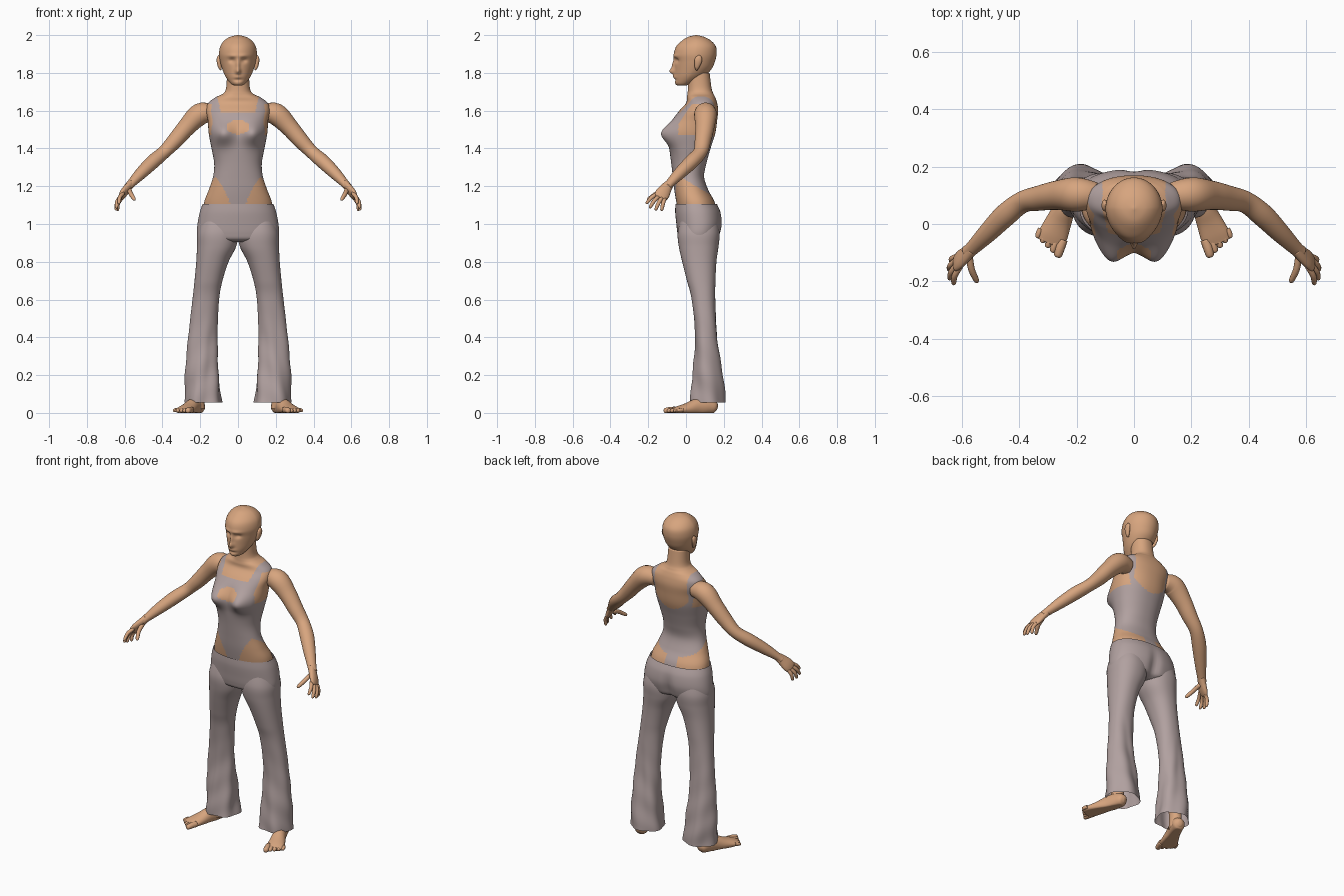
import bpy, bmesh, math
from mathutils import Vector


def material(name, rgb):
    m = bpy.data.materials.new(name)
    m.diffuse_color = (*rgb, 1)
    return m


SKIN = material("warm skin", (0.68, 0.375, 0.21))
CLOTH = material("mauve grey cloth", (0.44, 0.355, 0.35))


def smooth(keys, sub):
    """Catmull-Rom samples through rows of numbers."""
    out = []
    for i in range(len(keys) - 1):
        p = [keys[max(0, min(len(keys) - 1, i + k))] for k in (-1, 0, 1, 2)]
        for s in range(sub):
            t = s / sub
            out.append([0.5 * (2 * b + (c - a) * t + (2 * a - 5 * b + 4 * c - d) * t * t
                               + (3 * b - a - 3 * c + d) * t ** 3) for a, b, c, d in zip(*p)])
    return out + [list(keys[-1])]


def skin_rings(name, rings, mats, rule=None, caps=(True, True), side=1):
    bm = bmesh.new()
    vs = [[bm.verts.new((p[0] * side, p[1], p[2])) for p in r] for r in rings]
    n = len(vs[0])
    for a, b in zip(vs, vs[1:]):
        for i in range(n):
            j = (i + 1) % n
            bm.faces.new((a[i], a[j], b[j], b[i]))
    if caps[0]:
        bm.faces.new(vs[0])
    if caps[1]:
        bm.faces.new(vs[-1])
    bmesh.ops.recalc_face_normals(bm, faces=bm.faces)
    for f in bm.faces:
        f.smooth = True
        if rule:
            f.material_index = rule(*f.calc_center_median())
    me = bpy.data.meshes.new(name)
    bm.to_mesh(me)
    bm.free()
    for m in mats:
        me.materials.append(m)
    ob = bpy.data.objects.new(name, me)
    bpy.context.collection.objects.link(ob)
    return ob


def stack(name, keys, mats, n=64, sub=8, power=2.0, warp=None, **kw):
    """Horizontal rounded rings; rows are z, x0, x1, y0, y1."""
    rings = []
    for z, x0, x1, y0, y1 in smooth(keys, sub):
        r = []
        for i in range(n):
            t = math.tau * i / n
            c, s = math.cos(t), math.sin(t)
            x = (x0 + x1) / 2 + (x1 - x0) / 2 * math.copysign(abs(c) ** (2 / power), c)
            y = (y0 + y1) / 2 + (y1 - y0) / 2 * math.copysign(abs(s) ** (2 / power), s)
            r.append(warp(x, y, z, s) if warp else (x, y, z))
        rings.append(r)
    return skin_rings(name, rings, mats, **kw)


def tube(name, keys, ref, n=20, sub=5, floor=None, **kw):
    """Elliptical tube along a path; rows are x, y, z, radius along ref, other radius."""
    rows = smooth(keys, sub)
    rings = []
    for i, (x, y, z, a, b) in enumerate(rows):
        d = (Vector(rows[min(i + 1, len(rows) - 1)][:3]) - Vector(rows[max(i - 1, 0)][:3])).normalized()
        u = (Vector(ref) - d * d.dot(Vector(ref))).normalized()
        v = d.cross(u)
        r = [Vector((x, y, z)) + u * a * math.cos(math.tau * k / n) + v * b * math.sin(math.tau * k / n)
             for k in range(n)]
        if floor is not None:
            for p in r:
                p.z = max(p.z, floor)
        rings.append(r)
    return skin_rings(name, rings, [SKIN], **kw)


def bump(x, z, cx, cz, sx, sz):
    return math.exp(-((x - cx) / sx) ** 2 - ((z - cz) / sz) ** 2)


def sym(rows):
    return [(z, -w, w, f, b) for z, w, f, b in rows]


# Torso and neck, with the bodysuit marked out by rule
def torso_warp(x, y, z, s):
    if s < 0:
        y -= 0.05 * bump(abs(x), z, 0.083, 1.48, 0.055, 0.058) * min(1, -s * 2)
    return x, y, z


def suit(x, y, z):
    x = abs(x)
    front = y < 0.08
    if z > 1.70:
        return 0
    if front and z > 1.59 and x < 0.09 + (z - 1.59) * 0.25:
        return 0
    if not front and z > 1.45 and x < 0.11 * min(1, math.sqrt((z - 1.45) / 0.06)):
        return 0
    if y < 0 and (x / 0.06) ** 2 + ((z - 1.513) / 0.037) ** 2 < 1:
        return 0
    if 1.47 < z < 1.635 and x > 0.11 and -0.04 + max(0, z - 1.53) * 0.7 < y < 0.115:
        return 0
    if y < -0.03:
        if z < 1.25 and x > 0.04 + 0.075 * (max(0, z - 1.09) / 0.155) ** 1.5:
            return 0
    elif z < 1.25 - 0.6 * (y + 0.03) and x > 0.04:
        return 0
    return 1


stack("torso", sym([
    (1.06, 0.185, -0.04, 0.165), (1.12, 0.178, -0.052, 0.15), (1.18, 0.155, -0.062, 0.118),
    (1.25, 0.132, -0.07, 0.096), (1.32, 0.126, -0.078, 0.108), (1.40, 0.14, -0.088, 0.13),
    (1.48, 0.155, -0.095, 0.155), (1.55, 0.16, -0.07, 0.165), (1.60, 0.168, -0.035, 0.17),
    (1.64, 0.158, 0.0, 0.165), (1.67, 0.12, 0.005, 0.155), (1.69, 0.08, 0.008, 0.145),
    (1.72, 0.063, 0.01, 0.135), (1.80, 0.058, 0.01, 0.125)]),
    [SKIN, CLOTH], n=128, sub=10, power=2.2, warp=torso_warp, rule=suit)


# Head with sculpted face
def face_warp(x, y, z, s):
    if s < 0:
        f = min(1, -s * 1.5)
        ax = abs(x)
        x *= 1 + 0.12 * s
        y -= f * (0.024 * bump(x, z, 0, 1.808, 0.013, 0.016) + 0.014 * bump(x, z, 0, 1.84, 0.010, 0.03)
                  + 0.007 * bump(x, z, 0, 1.778, 0.022, 0.010) + 0.006 * bump(ax, z, 0.032, 1.89, 0.03, 0.01)
                  - 0.012 * bump(ax, z, 0.036, 1.866, 0.018, 0.013)
                  - 0.006 * bump(x, z, 0, 1.763, 0.025, 0.007))
    return x, y, z


stack("head", sym([
    (1.733, 0.022, -0.045, 0.0), (1.745, 0.04, -0.058, 0.04), (1.78, 0.066, -0.06, 0.095),
    (1.82, 0.083, -0.06, 0.135), (1.86, 0.094, -0.06, 0.153), (1.90, 0.10, -0.064, 0.162),
    (1.94, 0.094, -0.052, 0.158), (1.97, 0.074, -0.022, 0.133), (1.99, 0.044, 0.01, 0.098),
    (2.0, 0.004, 0.05, 0.058)]), [SKIN], n=96, sub=8, warp=face_warp)


# Trouser seat
def seat_warp(x, y, z, s):
    if s > 0:
        y -= 0.018 * bump(x, z, 0, 0.95, 0.03, 0.09)
    return x, y, z


stack("trouser_seat", sym([
    (1.105, 0.188, -0.056, 0.165), (1.06, 0.203, -0.057, 0.185), (1.0, 0.214, -0.051, 0.192),
    (0.95, 0.217, -0.045, 0.182), (0.92, 0.205, -0.035, 0.168), (0.905, 0.15, -0.005, 0.14)]),
    [CLOTH], n=96, power=2.2, warp=seat_warp, caps=(False, True))


# Flared trouser leg with soft folds toward the hem
def leg_warp(x, y, z, s):
    k = max(0, 0.6 - z) / 0.6
    t = math.atan2(y - 0.11, x - 0.18)
    w = 0.006 * k * math.sin(5 * t + 9 * z) + 0.003 * k * math.sin(40 * z + 2 * t)
    return x + w * math.cos(t), y + w * math.sin(t), z


LEG = [(1.02, 0.02, 0.195, -0.03, 0.165), (0.95, 0.0, 0.215, -0.044, 0.178),
       (0.88, 0.01, 0.217, -0.038, 0.172), (0.80, 0.05, 0.221, -0.02, 0.161),
       (0.70, 0.082, 0.23, 0.005, 0.156), (0.60, 0.10, 0.241, 0.03, 0.155),
       (0.40, 0.11, 0.264, 0.05, 0.165), (0.20, 0.10, 0.277, 0.037, 0.193),
       (0.055, 0.087, 0.277, 0.022, 0.207)]

# Fingers: base point, tip point
FINGERS = [((0.608, -0.150, 1.162), (0.632, -0.212, 1.108)),
           ((0.618, -0.143, 1.148), (0.646, -0.194, 1.085)),
           ((0.622, -0.128, 1.138), (0.648, -0.162, 1.073)),
           ((0.618, -0.113, 1.134), (0.640, -0.130, 1.070)),
           ((0.575, -0.110, 1.180), (0.548, -0.205, 1.128))]


def digit(name, base, tip, r, side, bend=0.006, floor=None):
    b, t = Vector(base), Vector(tip)
    m = b.lerp(t, 0.5) + Vector((bend, 0, bend))
    e = b.lerp(t, 0.9)
    rows = [(*b, r, r), (*m, r, r), (*e, r * 0.8, r * 0.8), (*t, r * 0.25, r * 0.25)]
    tube(name, rows, (0.3, 0.2, 0.9), n=12, sub=4, side=side, floor=floor)


for side, tag in ((1, "left"), (-1, "right")):
    stack(tag + "_trouser_leg", LEG, [CLOTH], power=2.2, warp=leg_warp, caps=(True, False), side=side)

    # Arm from shoulder to wrist
    tube(tag + "_arm", [
        (0.13, 0.10, 1.585, 0.045, 0.045), (0.20, 0.103, 1.582, 0.060, 0.058),
        (0.27, 0.10, 1.515, 0.051, 0.048), (0.33, 0.09, 1.445, 0.044, 0.042),
        (0.39, 0.076, 1.382, 0.038, 0.035), (0.45, 0.03, 1.33, 0.040, 0.037),
        (0.51, -0.03, 1.272, 0.034, 0.032), (0.565, -0.085, 1.215, 0.025, 0.022),
        (0.582, -0.10, 1.197, 0.025, 0.020)], (0.2, 0.9, 0.3), n=32, side=side)

    # Palm and fingers
    tube(tag + "_palm", [
        (0.565, -0.085, 1.215, 0.023, 0.020), (0.585, -0.105, 1.19, 0.031, 0.020),
        (0.607, -0.123, 1.162, 0.038, 0.018), (0.622, -0.136, 1.142, 0.034, 0.012),
        (0.626, -0.139, 1.137, 0.020, 0.005)], (0, -0.8, 0.55), side=side)
    for i, (b, t) in enumerate(FINGERS):
        digit(f"{tag}_finger_{i + 1}", b, t, 0.0105 if i < 4 else 0.012, side)

    # Ankle, foot and toes, turned outward
    tube(tag + "_ankle", [
        (0.212, 0.108, 0.02, 0.038, 0.040), (0.212, 0.108, 0.08, 0.034, 0.038),
        (0.205, 0.11, 0.16, 0.036, 0.040), (0.195, 0.11, 0.30, 0.045, 0.05)], (1, 0, 0), side=side)
    tube(tag + "_foot", [
        (0.201, 0.163, 0.025, 0.012, 0.015), (0.206, 0.148, 0.03, 0.033, 0.034),
        (0.219, 0.11, 0.036, 0.038, 0.046), (0.240, 0.06, 0.03, 0.038, 0.046),
        (0.262, 0.01, 0.02, 0.045, 0.034), (0.283, -0.04, 0.014, 0.051, 0.022),
        (0.295, -0.068, 0.012, 0.044, 0.012)], (0.92, 0.39, 0), n=32, floor=0.0, side=side)
    for i in range(5):
        k = i / 4
        digit(f"{tag}_toe_{i + 1}", (0.248 + 0.078 * k, -0.055 + 0.038 * k, 0.016),
              (0.268 + 0.070 * k, -0.117 + 0.068 * k, 0.011), (0.017, 0.0125, 0.012, 0.011, 0.010)[i],
              side, bend=0.001, floor=0.0)

    # Ear
    tube(tag + "_ear", [
        (0.090, 0.056, 1.815, 0.004, 0.005), (0.096, 0.058, 1.832, 0.010, 0.013),
        (0.102, 0.064, 1.862, 0.011, 0.020), (0.102, 0.068, 1.882, 0.009, 0.016),
        (0.100, 0.068, 1.893, 0.003, 0.004)], (1, 0, 0), side=side)
